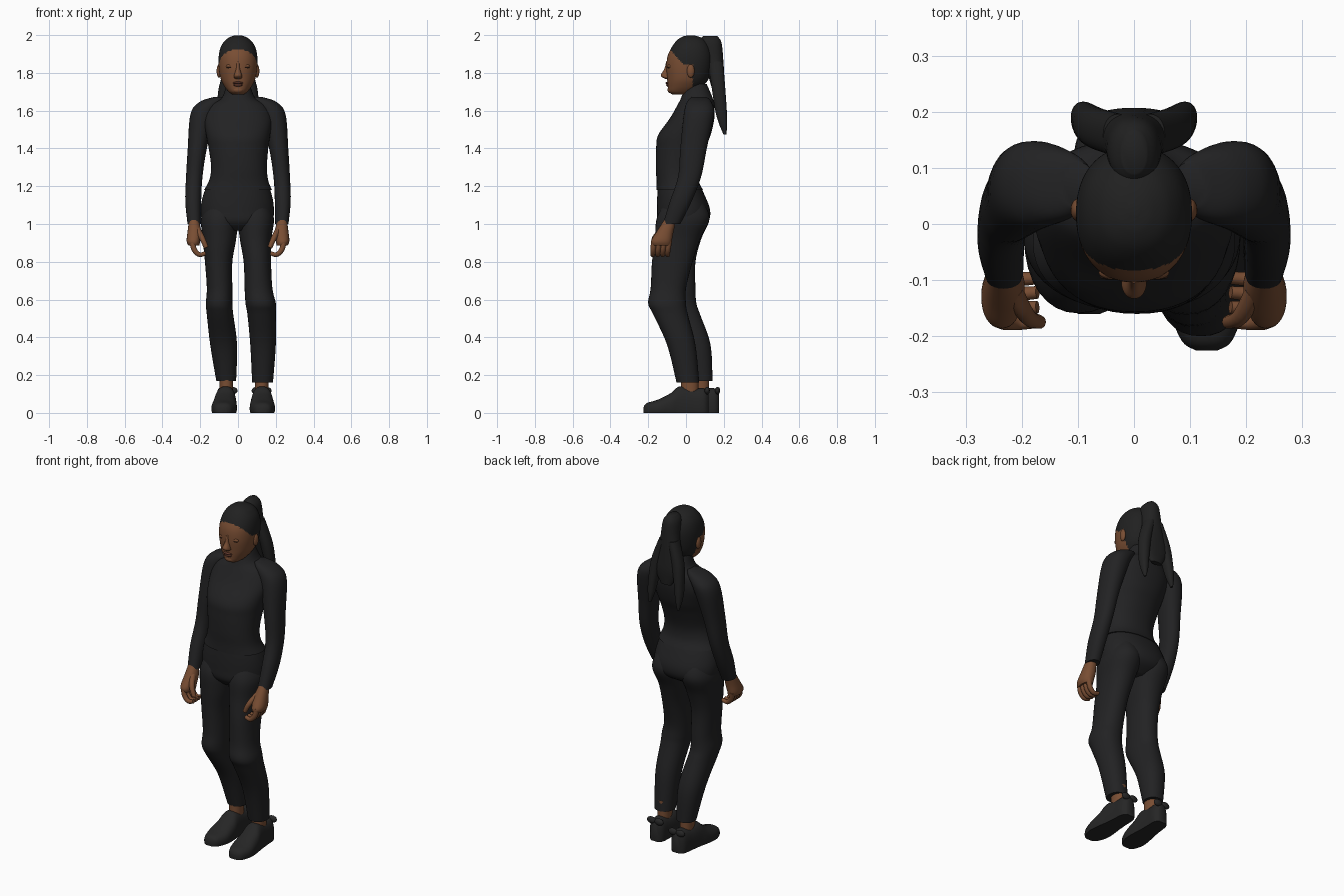
import bpy, bmesh, math
from mathutils import Vector

if "Cube" in bpy.data.objects:
    bpy.data.objects.remove(bpy.data.objects["Cube"], do_unlink=True)


def material(name, red, green, blue):
    mat = bpy.data.materials.new(name)
    mat.use_nodes = True
    colour = (red, green, blue, 1)
    mat.diffuse_color = colour
    mat.node_tree.nodes["Principled BSDF"].inputs["Base Color"].default_value = colour
    return mat


cloth = material("black cloth", .016, .016, .017)
hair = material("black hair", .015, .015, .015)
leather = material("shoe black", .019, .019, .019)
skin = material("brown skin", .19, .075, .033)
lip = material("dark lip", .12, .04, .025)
lash = material("dark lash", .035, .016, .01)


def finish(name, bm, *mats):
    """Turn a bmesh into a smooth shaded object."""
    bmesh.ops.recalc_face_normals(bm, faces=bm.faces)
    mesh = bpy.data.meshes.new(name)
    bm.to_mesh(mesh)
    bm.free()
    for mat in mats:
        mesh.materials.append(mat)
    obj = bpy.data.objects.new(name, mesh)
    bpy.context.collection.objects.link(obj)
    bpy.ops.object.select_all(action='DESELECT')
    obj.select_set(True)
    bpy.context.view_layer.objects.active = obj
    bpy.ops.object.shade_smooth_by_angle(angle=math.radians(50))
    return obj


def spline(rows, steps):
    """Catmull-Rom interpolation through rows of numbers."""
    rows = [Vector(row) for row in rows]
    result = []
    for i in range(len(rows) - 1):
        before, a, b, after = rows[max(i - 1, 0)], rows[i], rows[i + 1], rows[min(i + 2, len(rows) - 1)]
        for k in range(steps):
            t = k / steps
            result.append(a + (b - before) * (t / 2)
                          + (before * 2 - a * 5 + b * 4 - after) * (t * t / 2)
                          + (a * 3 - before - b * 3 + after) * (t ** 3 / 2))
    return result + [rows[-1]]


def loft(name, rings, *mats, steps=5, sides=32, power=2.2, lengthwise=False, rule=None):
    """Skin rings of (station, low u, high u, low v, high v) rounded sections."""
    bm = bmesh.new()
    loops = []
    for s, left, right, low, high in spline(rings, steps):
        loop = []
        for k in range(sides):
            angle = math.tau * k / sides
            c, n = math.cos(angle), math.sin(angle)
            u = (left + right) / 2 + (right - left) / 2 * math.copysign(abs(c) ** (2 / power), c)
            v = (low + high) / 2 + (high - low) / 2 * math.copysign(abs(n) ** (2 / power), n)
            loop.append(bm.verts.new((u, s, max(v, 0)) if lengthwise else (u, v, s)))
        loops.append(loop)
    for a, b in zip(loops, loops[1:]):
        for k in range(sides):
            j = (k + 1) % sides
            bm.faces.new((a[k], a[j], b[j], b[k]))
    bm.faces.new(loops[0])
    bm.faces.new(loops[-1])
    if rule:
        for face in bm.faces:
            face.material_index = rule(face.calc_center_median())
    return finish(name, bm, *mats)


def flip(rings):
    """Mirror loft rings to the other side of the body."""
    return [(s, -right, -left, low, high) for s, left, right, low, high in rings]


def even(rings):
    """Centred rings from (station, half width, low, high)."""
    return [(s, -w, w, low, high) for s, w, low, high in rings]


def blob(name, centre, size, mat):
    bm = bmesh.new()
    bmesh.ops.create_uvsphere(bm, u_segments=20, v_segments=12, radius=1)
    bmesh.ops.scale(bm, vec=size, verts=bm.verts)
    bmesh.ops.translate(bm, vec=centre, verts=bm.verts)
    return finish(name, bm, mat)


def tube(name, points, radius, mat):
    """Tapered round curve used for fingers and laces."""
    curve = bpy.data.curves.new(name, 'CURVE')
    curve.dimensions = '3D'
    curve.bevel_depth = radius
    curve.bevel_resolution = 3
    curve.use_fill_caps = True
    path = spline(points, 5)
    line = curve.splines.new('POLY')
    line.points.add(len(path) - 1)
    for i, (point, p) in enumerate(zip(line.points, path)):
        point.co = (*p, 1)
        point.radius = 1 - .35 * i / len(path)
    line.use_smooth = True
    curve.materials.append(mat)
    obj = bpy.data.objects.new(name, curve)
    bpy.context.collection.objects.link(obj)


# Sweater with high neck
loft("sweater", [
    (1.18, -.18, .18, -.156, .09), (1.23, -.153, .16, -.156, .066),
    (1.3, -.142, .153, -.16, .066), (1.4, -.155, .16, -.158, .10),
    (1.47, -.168, .17, -.148, .13), (1.56, -.18, .18, -.085, .15),
    (1.63, -.15, .15, -.045, .15), (1.67, -.085, .09, -.025, .14),
    (1.74, -.062, .062, 0, .11)], cloth, sides=48)

# Trousers: hips and two separately posed legs
loft("trouser_hips", [
    (1.24, -.148, .15, -.145, .055), (1.15, -.185, .18, -.152, .10),
    (1.07, -.198, .19, -.154, .128), (1.01, -.18, .175, -.15, .115),
    (.965, -.09, .09, -.11, .05)], cloth, sides=48)
loft("left_trouser_leg", [
    (1.12, .03, .16, -.11, .09), (1.03, 0, .19, -.155, .125),
    (.92, .01, .177, -.165, .075), (.8, .03, .175, -.18, .035),
    (.66, .035, .182, -.187, 0), (.58, .04, .2, -.2, 0),
    (.52, .05, .2, -.173, .01), (.36, .065, .2, -.1, .05),
    (.16, .075, .185, -.05, .07)], cloth)
loft("right_trouser_leg", [
    (1.12, -.16, -.03, -.11, .09), (1.03, -.195, 0, -.155, .125),
    (.92, -.187, -.01, -.157, .08), (.8, -.175, -.03, -.152, .05),
    (.66, -.165, -.03, -.15, .05), (.58, -.17, -.03, -.157, .055),
    (.52, -.165, -.025, -.13, .075), (.36, -.147, -.005, -.03, .13),
    (.17, -.115, -.01, .03, .14)], cloth)

# Sleeves and hands, mirrored
sleeve = [(1.672, .07, .13, .03, .11), (1.645, .08, .205, .005, .135),
          (1.58, .12, .252, -.012, .147), (1.4, .165, .266, -.03, .11),
          (1.25, .188, .275, -.042, .08), (1.12, .195, .279, -.085, .03),
          (1.0, .197, .267, -.122, -.03)]
palm = [(1.03, .21, .258, -.11, -.05), (.96, .195, .267, -.155, -.066),
        (.91, .2, .272, -.185, -.075), (.885, .205, .262, -.18, -.08)]
for side, sign in (("left", 1), ("right", -1)):
    pose = flip if sign < 0 else list
    loft(side + "_sleeve", pose(sleeve), cloth)
    loft(side + "_palm", pose(palm), skin)
    for k, finger in enumerate(("index", "middle", "ring", "little")):
        y = -.168 + .026 * k
        tube(f"{side}_{finger}_finger",
             [(sign * .242, y, .91), (sign * .232, y - .006, .865),
              (sign * .205, y - .008, .838), (sign * .172, y - .006, .845)], .0165, skin)
    tube(side + "_thumb", [(sign * .215, -.12, .97), (sign * .19, -.165, .925),
                           (sign * .168, -.175, .875)], .018, skin)


# Shoes with ankles and a lace bow behind the heel
def shoe(side, toe_x, heel_x, toe_y, heel_y, ankle_y):
    rings = []
    for t, half, height in ((0, .02, .03), (.05, .045, .052), (.22, .066, .07),
                            (.42, .063, .105), (.55, .056, .14), (.75, .05, .13),
                            (.93, .045, .13), (1, .025, .11)):
        x = toe_x + (heel_x - toe_x) * t
        rings.append((toe_y + (heel_y - toe_y) * t, x - half, x + half, -height * .4, height))
    loft(side + "_shoe", rings, leather, lengthwise=True, power=2.5)
    ankle_x = heel_x + (toe_x - heel_x) * .25
    loft(side + "_ankle", [(z, ankle_x - .036, ankle_x + .036, ankle_y - .046, ankle_y + .046)
                           for z in (.08, .14, .22)], skin)
    for sign in (-1, 1):
        blob(side + "_heel_bow", (heel_x + sign * .025, heel_y - .008, .118),
             (.028, .014, .02), leather)


shoe("left", .13, .125, -.225, .12, .02)
shoe("right", -.08, -.055, -.16, .175, .075)


# Head, coloured by hairline
def hairline(p):
    face = p.y < .035 and p.z < max(1.925 - 1.1 * (p.y + .085), 1.845)
    return 0 if face and p.z < 1.935 else 1


loft("head", even([
    (1.685, .03, -.07, .02), (1.7, .05, -.092, .05), (1.73, .073, -.097, .09),
    (1.77, .092, -.1, .12), (1.83, .102, -.104, .135), (1.89, .102, -.097, .138),
    (1.94, .09, -.073, .125), (1.975, .065, -.045, .1), (1.993, .035, -.015, .065),
    (1.999, .01, .015, .035)]), skin, hair, steps=8, sides=80, rule=hairline)
loft("nose", even([
    (1.86, .008, -.105, -.08), (1.82, .011, -.115, -.08), (1.79, .02, -.133, -.08),
    (1.776, .022, -.125, -.08), (1.768, .012, -.108, -.08)]), skin)
blob("upper_lip", (0, -.096, 1.747), (.028, .012, .007), lip)
blob("lower_lip", (0, -.094, 1.736), (.024, .012, .008), lip)
blob("chin", (0, -.08, 1.71), (.03, .018, .018), skin)
for side, sign in (("left", 1), ("right", -1)):
    blob(side + "_eyelid", (sign * .043, -.086, 1.834), (.02, .012, .012), skin)
    blob(side + "_lashes", (sign * .043, -.094, 1.828), (.018, .005, .003), lash)
    blob(side + "_ear", (sign * .1, .025, 1.81), (.013, .02, .036), skin)

# Ponytail dividing into two hanging locks
loft("ponytail", even([
    (1.995, .022, .09, .165), (1.96, .045, .07, .188), (1.86, .055, .1, .198),
    (1.76, .078, .125, .204), (1.68, .08, .15, .207), (1.6, .035, .17, .2)]), hair)
lock = [(1.86, 0, .055, .12, .196), (1.73, .035, .1, .135, .207),
        (1.6, .06, .112, .155, .216), (1.53, .072, .11, .175, .218),
        (1.475, .088, .1, .198, .214)]
loft("left_hair_lock", lock, hair)
loft("right_hair_lock", flip(lock), hair)
